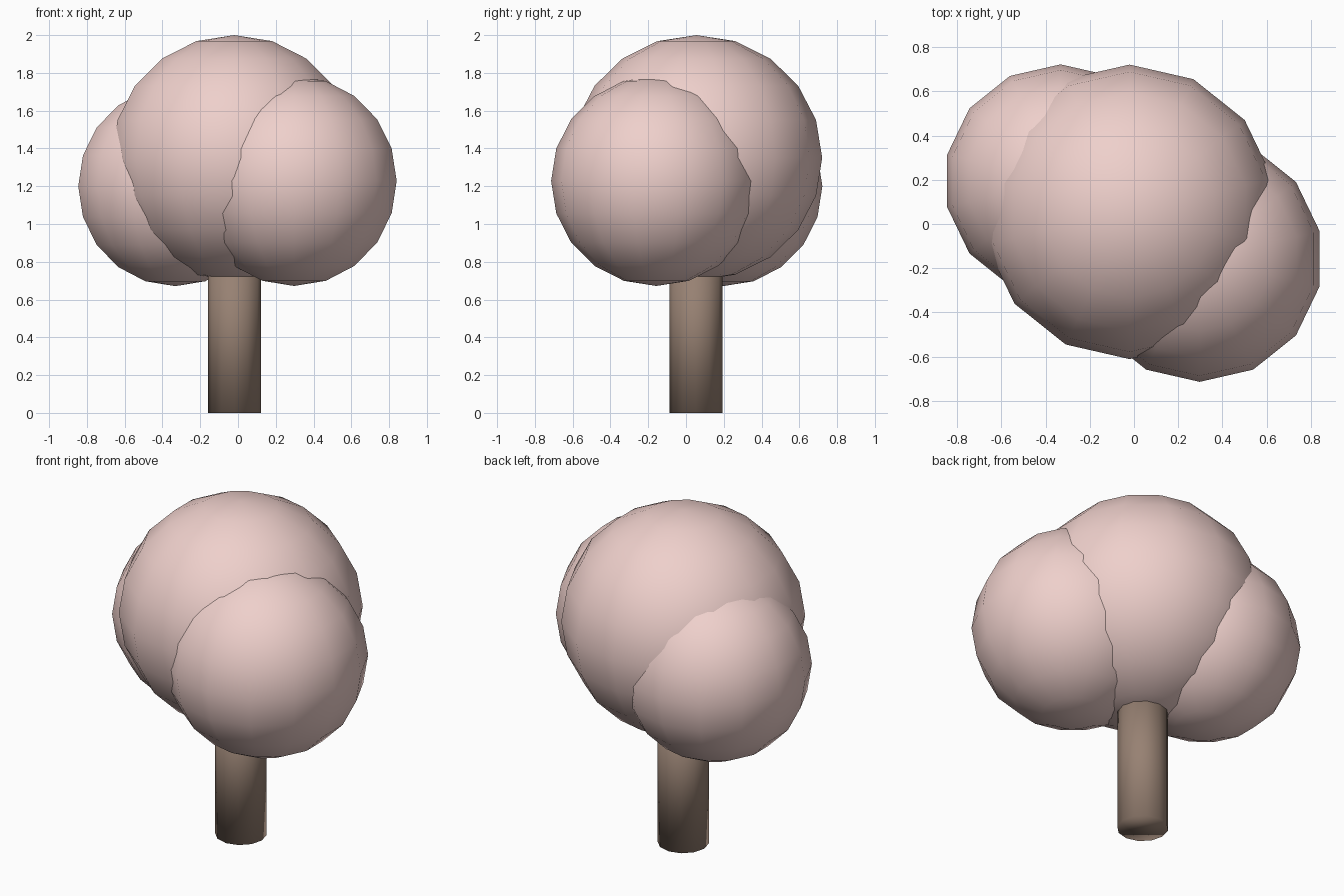
import bpy

if "Cube" in bpy.data.objects:
    bpy.data.objects.remove(bpy.data.objects["Cube"])


def material(name, color):
    mat = bpy.data.materials.new(name)
    mat.diffuse_color = color
    mat.use_nodes = True
    mat.node_tree.nodes["Principled BSDF"].inputs["Base Color"].default_value = mat.diffuse_color
    return mat


blossom = material("blossom", (0.86, 0.63, 0.60, 1))
bark = material("bark", (0.31, 0.22, 0.17, 1))


def finish(name, mat):
    obj = bpy.context.object
    obj.name = name
    obj.data.materials.append(mat)
    bpy.ops.object.transform_apply(location=False, rotation=False, scale=True)
    bpy.ops.object.shade_smooth()


def foliage(name, center, radius, half_height):
    bpy.ops.mesh.primitive_uv_sphere_add(segments=14, ring_count=10, radius=1, location=center)
    bpy.context.object.scale = (radius, radius, half_height)
    finish(name, blossom)


# Three overlapping foliage clumps
foliage("foliage_main", (-0.02, 0.055, 1.35), 0.666, 0.65)
foliage("foliage_front_right", (0.297, -0.157, 1.228), 0.557, 0.556)
foliage("foliage_back_left", (-0.332, 0.195, 1.2), 0.527, 0.529)

# Trunk, its top hidden inside the foliage
trunk_top = 0.85
bpy.ops.mesh.primitive_cylinder_add(vertices=12, radius=0.14, depth=trunk_top,
                                    location=(-0.018, 0.052, trunk_top / 2))
finish("trunk", bark)
